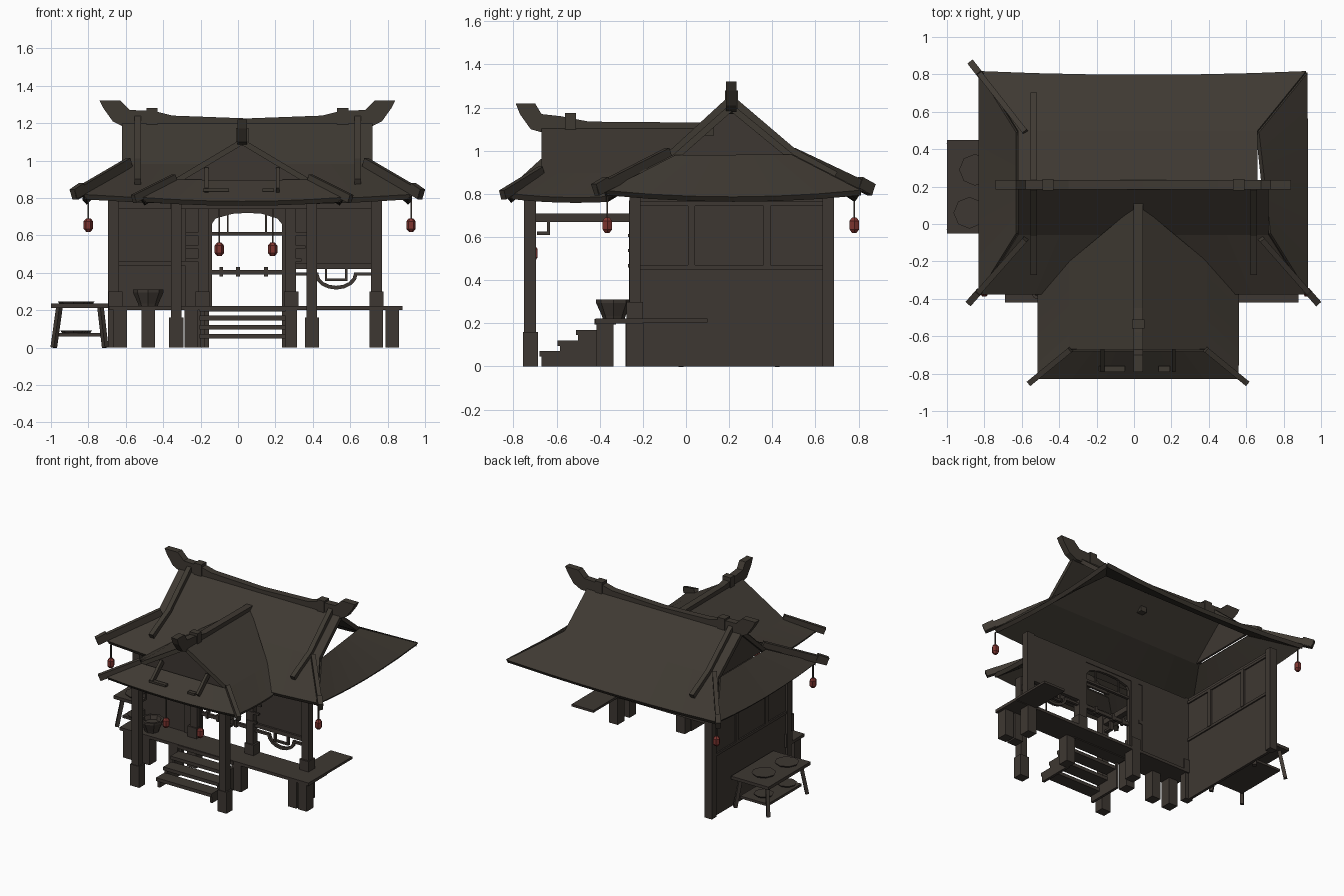
import bpy, bmesh, math
from mathutils import Vector

if "Cube" in bpy.data.objects:
    bpy.data.objects.remove(bpy.data.objects["Cube"])


def mat(name, c):
    m = bpy.data.materials.new(name)
    m.diffuse_color = (*c, 1)
    m.use_nodes = True
    m.node_tree.nodes["Principled BSDF"].inputs["Base Color"].default_value = m.diffuse_color
    return m


WOOD = mat("dark wood", (0.048, 0.039, 0.032))
ROOF = mat("roof brown", (0.049, 0.041, 0.032))
RED = mat("lantern red", (0.21, 0.036, 0.03))


def make(name, verts, faces, m):
    me = bpy.data.meshes.new(name)
    me.from_pydata([tuple(v) for v in verts], [], faces)
    bm = bmesh.new()
    bm.from_mesh(me)
    bmesh.ops.recalc_face_normals(bm, faces=bm.faces)
    bm.to_mesh(me)
    bm.free()
    me.materials.append(m)
    o = bpy.data.objects.new(name, me)
    bpy.context.collection.objects.link(o)
    return o


def prism(name, pts, axis, lo, hi, m=WOOD):
    """Extrude a 2D outline along an axis."""
    def place(p, d):
        return [(d, p[0], p[1]), (p[0], d, p[1]), (p[0], p[1], d)][axis]
    n = len(pts)
    v = [place(p, d) for d in (lo, hi) for p in pts]
    f = [tuple(range(n)), tuple(range(n, 2 * n))]
    f += [(i, (i + 1) % n, n + (i + 1) % n, n + i) for i in range(n)]
    return make(name, v, f, m)


def box(name, x0, x1, y0, y1, z0, z1, m=WOOD):
    return prism(name, [(x0, y0), (x1, y0), (x1, y1), (x0, y1)], 2, z0, z1, m)


def beam(name, p, q, w, h, m=WOOD):
    """Square bar between two points."""
    p, q = Vector(p), Vector(q)
    r = (q - p).to_track_quat('Y', 'Z')
    sx, sz = r @ Vector((w / 2, 0, 0)), r @ Vector((0, 0, h / 2))
    v = [c + a * sx + b * sz for c in (p, q) for a, b in ((-1, -1), (1, -1), (1, 1), (-1, 1))]
    f = [(0, 1, 2, 3), (4, 5, 6, 7)] + [(i, (i + 1) % 4, 4 + (i + 1) % 4, 4 + i) for i in range(4)]
    return make(name, v, f, m)


def turned(name, x, y, prof, n, m):
    """Low-poly lathe from (radius, z) pairs."""
    v = [(x + r * math.cos(2 * math.pi * i / n), y + r * math.sin(2 * math.pi * i / n), z)
         for r, z in prof for i in range(n)]
    f = [(k * n + i, k * n + (i + 1) % n, (k + 1) * n + (i + 1) % n, (k + 1) * n + i)
         for k in range(len(prof) - 1) for i in range(n)]
    f += [tuple(range(n)), tuple(range(len(v) - n, len(v)))]
    return make(name, v, f, m)


def patch(name, rows, thick=0.03, n=6):
    """Roof slope lofted through rows (start, end, sag at the middle)."""
    v = []
    for a, b, sag in rows:
        for i in range(n + 1):
            t = i / n
            v.append(Vector(a).lerp(Vector(b), t) + Vector(sag) * 4 * t * (1 - t))
    f = [(k * (n + 1) + i, k * (n + 1) + i + 1, (k + 1) * (n + 1) + i + 1, (k + 1) * (n + 1) + i)
         for k in range(len(rows) - 1) for i in range(n)]
    o = make(name, v, f, ROOF)
    s = o.modifiers.new("thickness", 'SOLIDIFY')
    s.thickness, s.offset = thick, 0
    return o


NO = (0, 0, 0)
# Main roof: front and back slopes, side skirts
patch("main_roof_front", [((-.62, .21, 1.2), (.72, .21, 1.2), NO),
                          ((-.62, -.05, .97), (.72, -.05, .97), NO),
                          ((-.82, -.37, .805), (.92, -.37, .805), (0, 0, -.03))])
patch("main_roof_back", [((-.62, .21, 1.2), (.66, .21, 1.2), NO),
                         ((-.62, .49, .97), (.66, .49, .97), NO),
                         ((-.82, .81, .805), (.92, .81, .805), (0, -.02, -.03))])
patch("left_skirt", [((-.62, -.05, .97), (-.62, .49, .97), NO),
                     ((-.82, -.37, .805), (-.82, .81, .805), (0, 0, -.03))])
patch("right_skirt", [((.72, -.05, .97), (.66, .49, .97), NO),
                      ((.92, -.37, .805), (.92, .81, .805), (0, 0, -.03))])
prism("left_gable", [(-.06, .96), (.5, .96), (.22, 1.2)], 0, -.6, -.585)

# Main ridge with upturned ends
half = [(.66, 1.18), (.72, 1.21), (.77, 1.28), (.79, 1.32), (.68, 1.32),
        (.63, 1.27), (.5, 1.265), (.40, 1.24)]
prism("main_ridge", [(.05 + d, z) for d, z in half] + [(.05, 1.225)] +
      [(.05 - d, z) for d, z in reversed(half)] + [(.05, 1.17)], 1, .185, .235, ROOF)
for x in (-.46, .56):
    box("ridge_block", x - .03, x + .03, .18, .24, 1.18, 1.28, ROOF)

# Hip and rake beams of the main roof
for p, q in [((-.58, -.08, .99), (-.88, -.42, .815)), ((.68, -.08, .99), (.98, -.42, .815)),
             ((-.58, .49, .99), (-.87, .86, .815))]:
    beam("hip_beam", p, q, .03, .05, ROOF)
    d = (Vector(q) - Vector(p)).normalized()
    beam("hip_tip", Vector(q) - d * .08 + Vector((0, 0, .01)), Vector(q) + Vector((0, 0, .005)), .036, .055, ROOF)
for x, y1, y2, y3 in [(-.535, .2, -.05, -.26), (.64, .2, -.05, -.26), (-.535, .22, .49, .69)]:
    beam("rake_beam", (x, y1, 1.22), (x, y2, .99), .035, .05, ROOF)
    beam("rake_beam_low", (x, y2, .99), (x, y3, .88), .035, .05, ROOF)

# Porch roof
C = .022
for s, side in ((-1, "left"), (1, "right")):
    patch("porch_roof_" + side, [((C, -.67, 1.1), (C, .1, 1.1), NO),
                                 ((C + s * .36, -.67, .885), (C + s * .36, -.2, .885), NO),
                                 ((C + s * .53, -.82, .79), (C + s * .53, -.37, .775), (0, 0, -.01))])
    beam("porch_hip", (C + s * .36, -.67, .905), (C + s * .58, -.85, .795), .03, .045, ROOF)
    x = C + s * .19
    beam("porch_rake", (x, -.66, .95), (x, -.78, .84), .02, .035, ROOF)
    box("porch_rake_foot", x - .02, x + s * -.1 + .02, -.79, -.76, .835, .85, ROOF)
patch("porch_skirt", [((C - .36, -.67, .885), (C + .36, -.67, .885), NO),
                      ((C - .53, -.82, .79), (C + .53, -.82, .79), (0, 0, -.02))])
prism("porch_gable", [(C - .35, .88), (C + .35, .88), (C, 1.1)], 1, -.65, -.635)
prism("porch_ridge", [(.13, 1.07), (-.65, 1.08), (-.72, 1.10), (-.77, 1.17), (-.79, 1.22),
                      (-.70, 1.22), (-.67, 1.17), (-.58, 1.16), (-.45, 1.135), (.13, 1.13)],
      0, C - .025, C + .025, ROOF)
box("porch_ridge_block", C - .033, C + .033, -.56, -.51, 1.09, 1.175, ROOF)

# Porch posts and beams
for x in (-.33, .395):
    box("porch_post", x - .028, x + .028, -.75, -.695, 0, .78)
    box("porch_post_base", x - .038, x + .038, -.755, -.685, 0, .16)
    box("porch_side_beam", x - .02, x + .02, -.72, -.22, .67, .71)
    box("porch_bracket", x - .015, x + .015, -.69, -.63, .61, .625)
    box("porch_bracket_drop", x - .015, x + .015, -.645, -.63, .61, .67)
box("porch_front_beam", -.36, .42, -.74, -.70, .74, .78)

# Corner posts
for x, y in [(-.665, -.235), (.74, -.235), (-.665, .66)]:
    box("corner_post", x - .03, x + .03, y - .027, y + .025, 0, .79)
for x in (-.655, .74, -.19, .285):
    box("post_base", x - .038, x + .038, -.275, -.2, .2, .3)
for x in (-.185, .28):
    box("door_post", x - .03, x + .03, -.265, -.21, .2, .77)
box("front_wall_beam", -.68, .76, -.25, -.21, .74, .78)

# Front wall: left bay, arched doorway, right bay with open lower half
box("front_wall_left", -.65, -.25, -.225, -.21, .2, .76)
box("front_rail_left", -.64, -.22, -.24, -.21, .435, .46)
prism("door_arch", [(-.28, .21), (-.14, .21), (-.14, .66), (-.12, .69), (-.03, .715), (.05, .72),
                    (.13, .715), (.21, .69), (.235, .66), (.235, .21), (.31, .21), (.31, .77),
                    (-.28, .77)], 1, -.235, -.215)
box("front_wall_right", .3, .72, -.225, -.21, .44, .76)
box("front_rail_right", .3, .72, -.24, -.21, .42, .45)
for s, x in ((-1, -.22), (1, .32)):
    for k in range(3):
        box("lattice_step", x - .06, x + .06 - .02 * k, -.27, -.255, .60 - .07 * k, .615 - .07 * k)
box("door_lintel_bar", -.14, .235, -.24, -.22, .6, .617)
for x in (-.055, .15):
    box("door_lintel_strut", x - .005, x + .005, -.235, -.225, .61, .72)
box("door_bar", -.14, .235, -.24, -.22, .39, .415)
for x in (-.09, 0, .15):
    box("door_bar_peg", x - .01, x + .01, -.245, -.215, .38, .43)

# Curved railing in the right bay
arc = [math.pi + math.pi * i / 8 for i in range(9)]
prism("curved_railing", [(.525 + .115 * math.cos(a), .395 + .085 * math.sin(a)) for a in arc] +
      [(.525 + .095 * math.cos(a), .395 + .065 * math.sin(a)) for a in reversed(arc)], 1, -.24, -.22)
box("railing_left", .31, .43, -.24, -.22, .385, .402)
box("railing_right", .62, .72, -.24, -.22, .385, .402)
box("railing_inner", .465, .585, -.24, -.22, .355, .368)
for x in (.465, .573):
    box("railing_strut", x, x + .012, -.24, -.22, .355, .43)

# Left side wall with rail and window trims
box("left_wall", -.68, -.66, -.24, .68, 0, .79)
box("left_wall_rail", -.69, -.65, -.21, .64, .45, .47)
for y in (.025, .375):
    box("left_wall_trim", -.69, -.645, y - .016, y + .016, .465, .75)
box("left_wall_head", -.69, -.65, -.21, .64, .745, .765)

# Deck, side walkway and deck legs
box("deck", -.69, .88, -.42, -.2, .2, .222)
box("side_walkway", .7, .88, -.2, .1, .205, .222)
for x, y in [(-.63, -.375), (-.48, -.375), (-.25, -.375), (.74, -.375), (.825, -.375),
             (.28, -.375), (-.19, -.24), (.74, -.235)]:
    box("deck_leg", x - .036, x + .036, y - .04, y + .04, 0, .2)

# Steps
for k in range(4):
    y, z = -.67 + .085 * k, .047 + .049 * k
    box("tread", -.205, .255, y - .01, y + .09, z, z + .025)
steps = [(-.4, 0), (-.67, 0)]
for k in range(4):
    steps += [(-.67 + .085 * k, .047 + .049 * k), (-.585 + .085 * k, .047 + .049 * k)]
steps[-1] = (-.4, steps[-1][1])
for x in (-.2, .235):
    prism("stringer", steps, 0, x, x + .02)

# Bucket on the deck
turned("bucket", -.48, -.335, [(.05, .22), (.055, .235), (.082, .295), (.082, .31), (.065, .31), (.055, .28)], 8, WOOD)

# Side table with shelf and trays
box("table_top", -1, -.69, -.05, .45, .212, .235)
box("table_shelf", -.96, -.73, 0, .4, .06, .078)
for x0, x1 in ((-.985, -.955), (-.71, -.735)):
    for y0, y1 in ((-.03, 0), (.43, .4)):
        beam("table_leg", (x0, y0, 0), (x1, y1, .215), .025, .025)
for x, y in ((-.85, .29), (-.88, .06)):
    turned("tray", x, y, [(.075, .235), (.085, .247)], 8, WOOD)
    turned("lower_tray", x, y, [(.06, .078), (.07, .09)], 8, WOOD)

# Lanterns on strings
for x, y, z, top in [(-.8, -.365, .655, .79), (.925, -.365, .655, .79), (-.8, .78, .655, .79),
                     (-.1, -.71, .525, .76), (.185, -.71, .525, .76)]:
    turned("lantern", x, y, [(.012, z - .036), (.025, z - .02), (.025, z + .02), (.012, z + .036)], 6, RED)
    box("lantern_string", x - .004, x + .004, y - .004, y + .004, z + .03, top)
